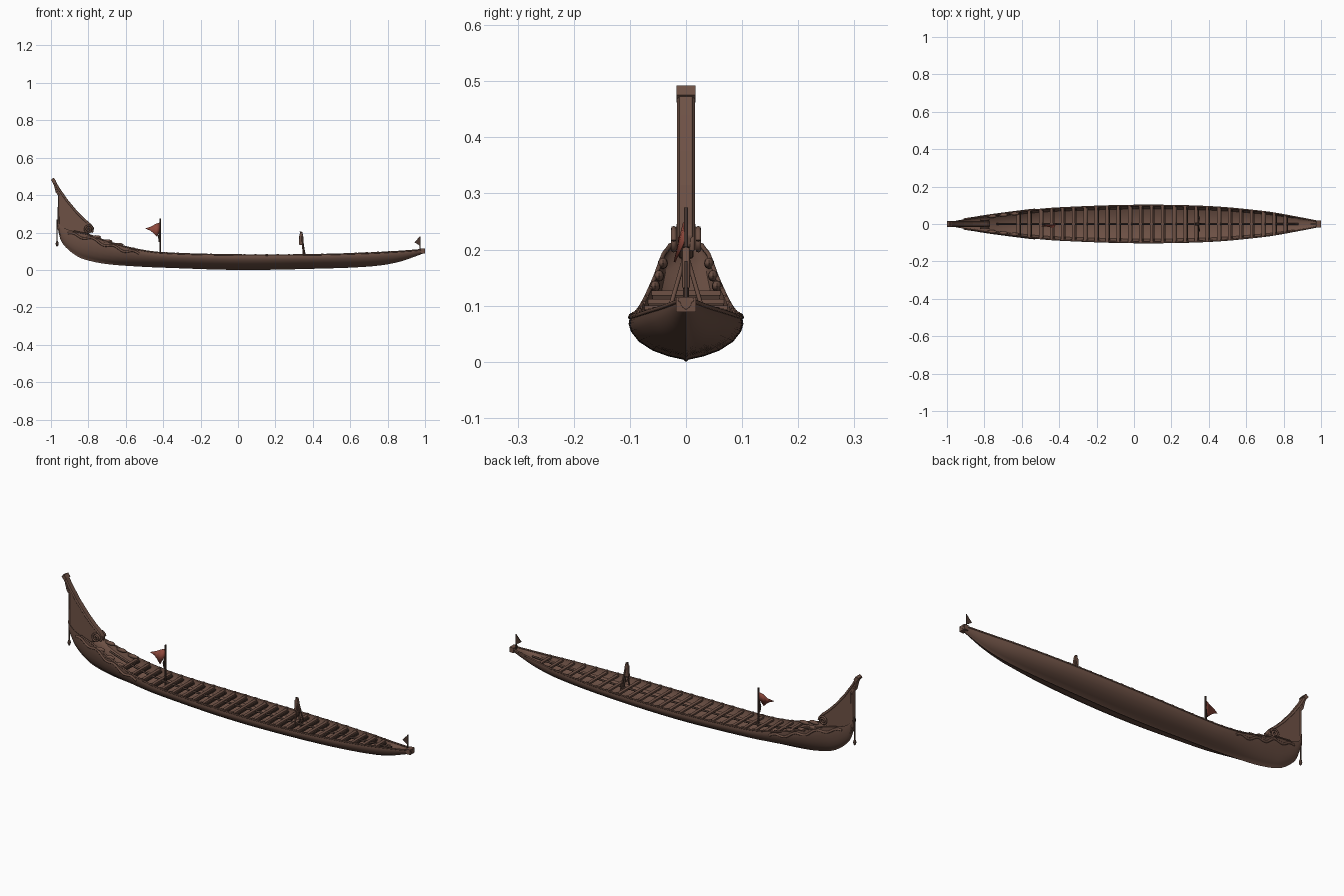
import bpy, bmesh, math
from mathutils import Vector

old = bpy.data.objects.get("Cube")
if old:
    bpy.data.objects.remove(old, do_unlink=True)


def material(name, r, g, b):
    m = bpy.data.materials.new(name)
    m.use_nodes = True
    m.diffuse_color = (r, g, b, 1)
    m.node_tree.nodes["Principled BSDF"].inputs["Base Color"].default_value = (r, g, b, 1)
    return m


wood = material("warm brown wood", 0.155, 0.083, 0.06)
dark = material("dark brown wood", 0.07, 0.04, 0.03)
red = material("faded red cloth", 0.27, 0.065, 0.045)


def finish(name, bm, mat, smooth=True):
    bmesh.ops.recalc_face_normals(bm, faces=bm.faces)
    me = bpy.data.meshes.new(name)
    bm.to_mesh(me)
    bm.free()
    ob = bpy.data.objects.new(name, me)
    bpy.context.collection.objects.link(ob)
    me.materials.append(mat)
    if smooth:
        bpy.ops.object.select_all(action="DESELECT")
        ob.select_set(True)
        bpy.context.view_layer.objects.active = ob
        bpy.ops.object.shade_smooth_by_angle(angle=math.radians(35))
    return ob


# Hull stations: x, keel height, rim height, half width, inner floor fraction
STATIONS = [
    (-.965, .23, .26, .014, .95), (-.95, .165, .24, .018, .95), (-.92, .12, .22, .023, .9),
    (-.86, .073, .203, .032, .9), (-.8, .05, .19, .042, .85), (-.7, .031, .153, .056, .65),
    (-.55, .019, .112, .075, .4), (-.4, .012, .091, .088, .35), (0, 0, .08, .102, .35),
    (.4, .006, .081, .095, .35), (.7, .018, .09, .067, .4), (.85, .04, .098, .041, .6),
    (.97, .08, .107, .017, .9), (1, .093, .11, .01, .95)]


def slope(i, k):
    a, b = STATIONS[max(i - 1, 0)], STATIONS[min(i + 1, len(STATIONS) - 1)]
    return (b[k] - a[k]) / (b[0] - a[0])


def station(x):
    """Smoothly interpolated keel, rim, half width and floor fraction at x."""
    i = 0
    while i < len(STATIONS) - 2 and x > STATIONS[i + 1][0]:
        i += 1
    a, b = STATIONS[i], STATIONS[i + 1]
    h = b[0] - a[0]
    t = (x - a[0]) / h
    s = t * t * (3 - 2 * t)
    return [a[k] + (b[k] - a[k]) * s + h * (t * (1 - t) ** 2 * slope(i, k)
            - t * t * (1 - t) * slope(i + 1, k)) for k in range(1, 5)]


# Hull shell, lofted from outer and inner half sections
OUTER = [(0, 0), (.05, .05), (.3, .12), (.58, .25), (.82, .45), (.96, .68), (1, .85), (.98, 1)]
INNER = [(.92, 1), (.9, .75), (.78, .35), (.45, .08), (0, 0)]
xs = []
for a, b in zip(STATIONS, STATIONS[1:]):
    n = max(3, int((b[0] - a[0]) / .03))
    xs += [a[0] + (b[0] - a[0]) * j / n for j in range(n)]
xs.append(STATIONS[-1][0])
bm = bmesh.new()
rings = []
for x in xs:
    keel, rim, w, f = station(x)
    floor = keel + (rim - keel) * f
    half = [(w * u, keel + (rim - keel) * v) for u, v in OUTER]
    half += [(w * u, floor + (rim - floor) * v) for u, v in INNER]
    loop = half + [(-y, z) for y, z in half[-2:0:-1]]
    rings.append([bm.verts.new((x, y, z)) for y, z in loop])
for r, q in zip(rings, rings[1:]):
    for j in range(len(r)):
        k = (j + 1) % len(r)
        bm.faces.new((r[j], r[k], q[k], q[j]))
bm.faces.new(rings[0])
bm.faces.new(rings[-1])
finish("hull", bm, wood)


def box(bm, center, size):
    vs = bmesh.ops.create_cube(bm, size=1)["verts"]
    for v in vs:
        v.co = Vector(center) + Vector([v.co[k] * size[k] for k in range(3)])


def tube(name, points, radius, mat, scale=None):
    cu = bpy.data.curves.new(name, "CURVE")
    cu.dimensions = "3D"
    cu.bevel_depth = radius
    cu.bevel_resolution = 2
    cu.use_fill_caps = True
    sp = cu.splines.new("POLY")
    sp.points.add(len(points) - 1)
    for i, (p, c) in enumerate(zip(sp.points, points)):
        p.co = (*c, 1)
        p.radius = scale[i] if scale else 1
    cu.materials.append(mat)
    ob = bpy.data.objects.new(name, cu)
    bpy.context.collection.objects.link(ob)
    return ob


def plate(name, outline, thick, mat, y=0, bevel=0):
    """Flat side profile in x and z, extruded across y."""
    bm = bmesh.new()
    f = bm.faces.new([bm.verts.new((x, y - thick / 2, z)) for x, z in outline])
    ext = bmesh.ops.extrude_face_region(bm, geom=[f])["geom"]
    for v in ext:
        if isinstance(v, bmesh.types.BMVert):
            v.co.y += thick
    ob = finish(name, bm, mat, False)
    if bevel:
        mod = ob.modifiers.new("soft edges", "BEVEL")
        mod.width = bevel
        mod.segments = 2
    return ob


# Thwarts, centre spine and lashings
thwarts, ribs, lash = bmesh.new(), bmesh.new(), bmesh.new()
for i in range(25):
    x = -.62 + i * .0595
    keel, rim, w, f = station(x)
    box(thwarts, (x, 0, rim - .007), (.016, w * 1.84, .009))
    box(ribs, (x + .013, 0, rim - .014), (.006, w * 1.8, .008))
    for s in (-1, 1):
        box(lash, (x, s * w * .95, rim + .002), (.012, w * .09, .006))
finish("thwarts", thwarts, wood, False)
finish("thwart_rails", ribs, dark, False)
finish("lashings", lash, wood, False)
tube("centre_spine", [(x, 0, station(x)[1] - .008) for x in xs if -.75 < x < .9], .005, dark)

# Gunwales and stern side carvings
for side, s in (("left", 1), ("right", -1)):
    tube(side + "_gunwale", [(x, s * station(x)[2] * .97, station(x)[1]) for x in xs if x > -.9],
         .004, wood)
    wave = []
    for i in range(41):
        x = -.91 + i * .0095
        keel, rim, w, f = station(x)
        wave.append((x, s * w * .99, rim - .02 + .008 * math.sin(i * .55)))
    tube(side + "_carved_wave", wave, .006, wood)
    # Scroll that curls beside the foot of the stern fin
    curl = []
    for i in range(31):
        a, r = i * .42, .024 - i * .0007
        curl.append((-.80 + r * math.cos(a), s * .022, .216 + r * math.sin(a)))
    tube(side + "_scroll", curl, .005, wood)
    for x in (-.76, -.7, -.64):
        keel, rim, w, f = station(x)
        bm = bmesh.new()
        bmesh.ops.create_uvsphere(bm, u_segments=12, v_segments=8, radius=1)
        for v in bm.verts:
            v.co = Vector((x + v.co.x * .028, s * w * .86 + v.co.y * .009, rim + v.co.z * .01))
        finish(side + "_carved_boss", bm, wood)

# Tall stern fin with raised rim
front_edge = [(-.985, .492), (-.955, .44), (-.91, .375), (-.86, .315), (-.82, .275), (-.785, .245),
              (-.77, .225), (-.775, .205)]
back_edge = [(-.82, .185), (-.95, .18), (-.965, .22), (-.963, .4), (-.975, .415), (-.985, .455),
             (-1, .485)]
plate("stern_fin", front_edge + back_edge, .026, wood, bevel=.004)
for s in (-1, 1):
    tube("fin_rim", [(x - .005, s * .011, z - .006) for x, z in front_edge], .005, wood)
    tube("fin_back_rim", [(x + .006, s * .011, z) for x, z in back_edge[2:]], .005, wood)
plate("fin_cap", [(-1, .48), (-.985, .492), (-.972, .475), (-.985, .462)], .033, wood)

# Pendant hanging behind the stern
tube("stern_pendant", [(-.967, 0, z) for z in (.27, .155, .15, .14, .13, .125)], .004, dark,
     [.8, .8, 1.5, 2, 1.5, .5])

# Flag near the stern, drooping to one side
tube("flag_pole", [(-.415, 0, .05), (-.415, 0, .275)], .004, dark)
bm = bmesh.new()
top = [(-.415, 0, .255), (-.44, -.006, .246), (-.465, -.004, .232), (-.495, -.014, .222)]
low = [(-.417, -.004, .215), (-.432, -.022, .178), (-.455, -.016, .2), (-.47, -.014, .212)]
tv, lv = [[bm.verts.new(p) for p in row] for row in (top, low)]
for i in range(3):
    bm.faces.new((tv[i], tv[i + 1], lv[i + 1], lv[i]))
flag = finish("red_flag", bm, red)
flag.modifiers.new("cloth", "SOLIDIFY").thickness = .003
tube("flag_tassel", [(-.418, 0, .21), (-.424, -.004, .18), (-.42, -.002, .15)], .004, dark)

# Amidships stand: crossed legs with a bundled top
for s in (-1, 1):
    tube("stand_leg", [(.35, s * .036, .07), (.343, s * .004, .18)], .004, wood)
tube("stand_post", [(.36, 0, .06), (.335, 0, .205)], .005, dark)
plate("stand_bundle", [(.325, .135), (.352, .13), (.35, .175), (.343, .205), (.328, .19)],
      .014, wood, bevel=.003)

# Bow block and pennant
bm = bmesh.new()
box(bm, (.987, 0, .102), (.024, .036, .026))
finish("bow_block", bm, wood, False)
plate("bow_pennant", [(.943, .148), (.975, .128), (.972, .178)], .005, dark)
tube("bow_staff", [(.973, 0, .1), (.973, 0, .18)], .003, dark)
